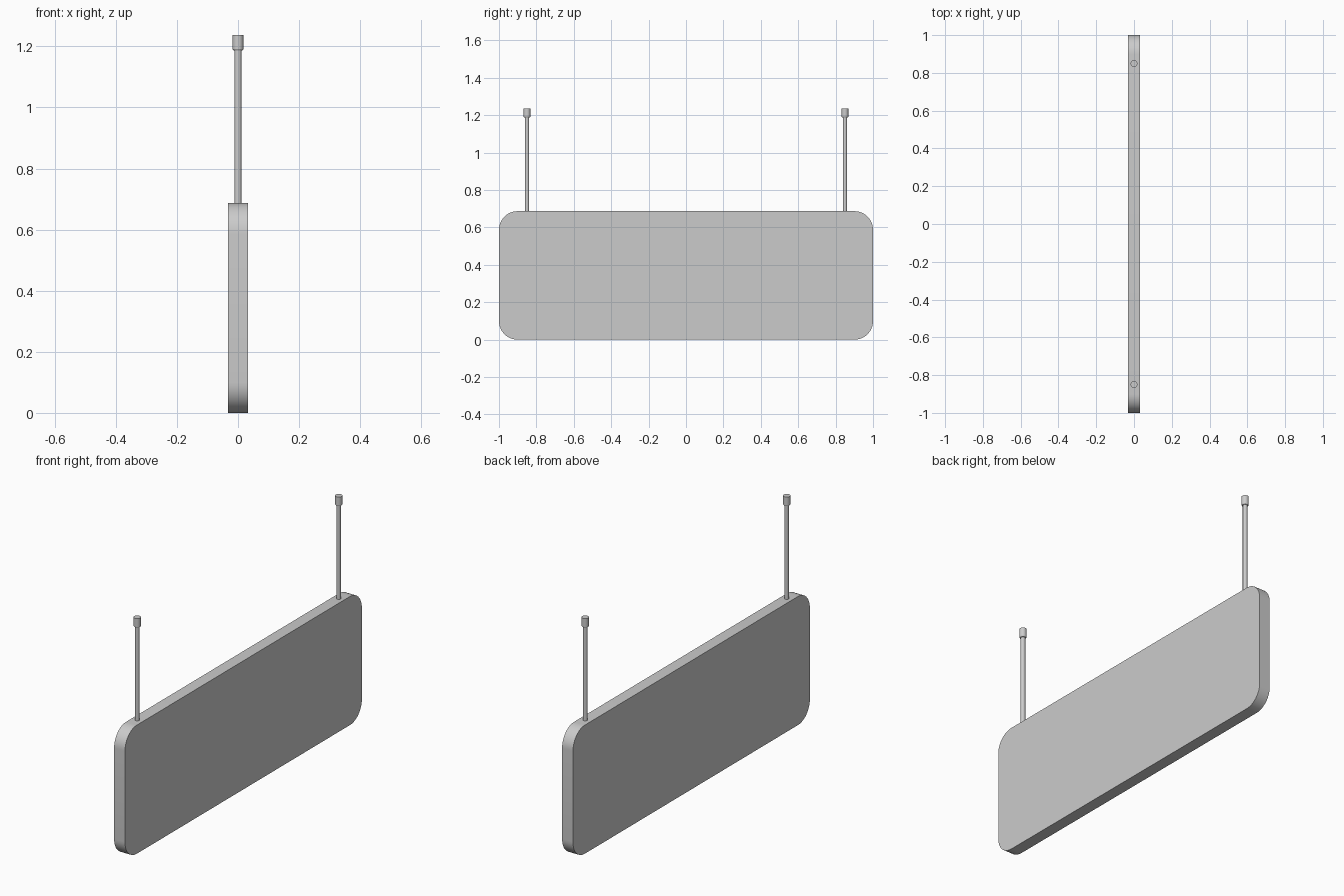
import bpy, bmesh, math

if "Cube" in bpy.data.objects:
    bpy.data.objects.remove(bpy.data.objects["Cube"])

def finish(bm, name):
    bmesh.ops.recalc_face_normals(bm, faces=bm.faces)
    me = bpy.data.meshes.new(name)
    bm.to_mesh(me)
    bm.free()
    ob = bpy.data.objects.new(name, me)
    bpy.context.collection.objects.link(ob)
    bpy.ops.object.select_all(action='DESELECT')
    ob.select_set(True)
    bpy.context.view_layer.objects.active = ob
    bpy.ops.object.shade_smooth_by_angle(angle=math.radians(30))
    return ob

def lathe(name, profile, y, sides=32):
    # closed turned solid from (radius, z) points
    bm = bmesh.new()
    rings = [[bm.verts.new((r * math.cos(2 * math.pi * i / sides),
                            y + r * math.sin(2 * math.pi * i / sides), z))
              for i in range(sides)] for r, z in profile]
    for a, b in zip(rings, rings[1:]):
        for i in range(sides):
            j = (i + 1) % sides
            bm.faces.new((a[i], a[j], b[j], b[i]))
    bm.faces.new(rings[0][::-1])
    bm.faces.new(rings[-1])
    return finish(bm, name)

# Sign panel: rounded rectangle extruded along x
T, H, R, STEPS = 0.032, 0.687, 0.1, 12
bm = bmesh.new()
outline = []
corners = [(1 - R, H - R), (-1 + R, H - R), (-1 + R, R), (1 - R, R)]
for k, (cy, cz) in enumerate(corners):
    for s in range(STEPS + 1):
        a = math.pi / 2 * (k + s / STEPS)
        outline.append(bm.verts.new((-T, cy + R * math.cos(a), cz + R * math.sin(a))))
face = bm.faces.new(outline)
ext = bmesh.ops.extrude_face_region(bm, geom=[face], use_keep_orig=True)
bmesh.ops.translate(bm, vec=(2 * T, 0, 0),
                    verts=[g for g in ext['geom'] if isinstance(g, bmesh.types.BMVert)])
finish(bm, "sign_panel")

# Hanging rods and their ceiling caps
for side, y in (("left", -0.85), ("right", 0.85)):
    lathe("hanging_rod_" + side, [(0.0115, H - 0.01), (0.0115, 1.2)], y)
    lathe("rod_cap_" + side,
          [(0.015, 1.187), (0.018, 1.192), (0.018, 1.237)], y)
